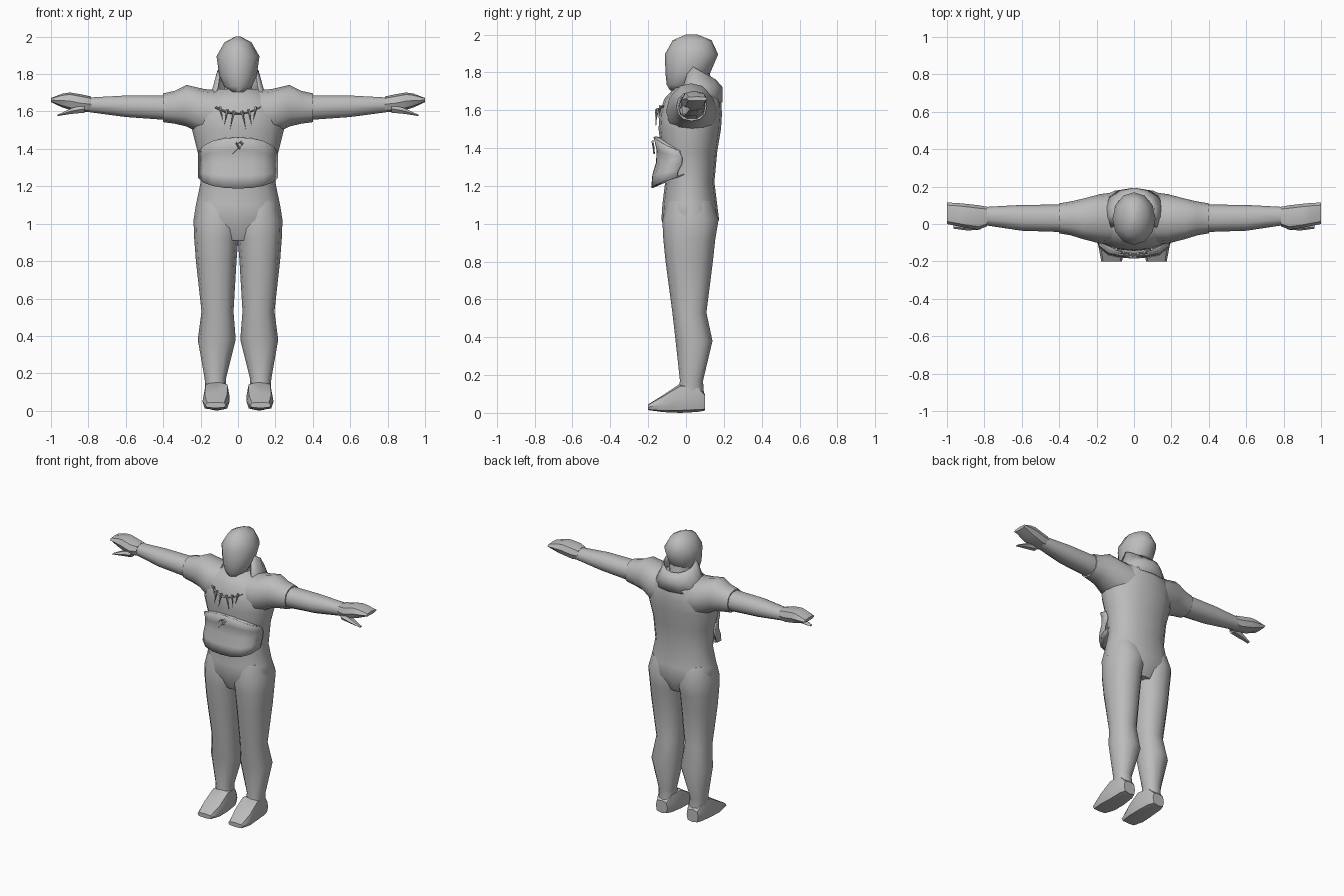
import bpy, bmesh, math
from mathutils import Vector

if "Cube" in bpy.data.objects:
    bpy.data.objects.remove(bpy.data.objects["Cube"])

grey = bpy.data.materials.new("plain_grey")
grey.diffuse_color = (0.5, 0.5, 0.5, 1)
grey.use_nodes = True
grey.node_tree.nodes["Principled BSDF"].inputs["Base Color"].default_value = grey.diffuse_color


def finish(name, bm, angle=50, thick=0):
    bmesh.ops.recalc_face_normals(bm, faces=bm.faces)
    me = bpy.data.meshes.new(name)
    bm.to_mesh(me)
    bm.free()
    me.materials.append(grey)
    ob = bpy.data.objects.new(name, me)
    bpy.context.collection.objects.link(ob)
    if thick:
        mod = ob.modifiers.new("thickness", 'SOLIDIFY')
        mod.thickness = thick
        mod.offset = 0
    bpy.ops.object.select_all(action='DESELECT')
    bpy.context.view_layer.objects.active = ob
    ob.select_set(True)
    bpy.ops.object.shade_smooth_by_angle(angle=math.radians(angle))
    return ob


def loft(name, axis, rings, n=12, power=1.0, side=1, angle=50):
    """Rings are (position, a_min, a_max, b_min, b_max) across the axis."""
    bm = bmesh.new()
    loops = []
    for t, a0, a1, b0, b1 in rings:
        loop = []
        for i in range(n):
            w = 2 * math.pi * (i + 0.5 * (n == 4)) / n
            c, s = math.cos(w), math.sin(w)
            a = (a0 + a1) / 2 + (a1 - a0) / 2 * math.copysign(abs(c) ** power, c)
            b = (b0 + b1) / 2 + (b1 - b0) / 2 * math.copysign(abs(s) ** power, s)
            x, y, z = {'X': (t, a, b), 'Y': (a, t, b), 'Z': (a, b, t)}[axis]
            loop.append(bm.verts.new((x * side, y, z)))
        loops.append(loop)
    for p, q in zip(loops, loops[1:]):
        for i in range(n):
            j = (i + 1) % n
            bm.faces.new((p[i], p[j], q[j], q[i]))
    bm.faces.new(loops[0])
    bm.faces.new(loops[-1])
    return finish(name, bm, angle)


def sheet(name, rows, thick):
    bm = bmesh.new()
    grid = [[bm.verts.new(p) for p in row] for row in rows]
    for p, q in zip(grid, grid[1:]):
        for i in range(len(p) - 1):
            bm.faces.new((p[i], p[i + 1], q[i + 1], q[i]))
    return finish(name, bm, 50, thick)


def spike(name, base, tip, r, n=5):
    bm = bmesh.new()
    base, tip = Vector(base), Vector(tip)
    d = tip - base
    bmesh.ops.create_cone(bm, cap_ends=True, segments=n, radius1=r, radius2=0, depth=d.length)
    bmesh.ops.transform(bm, matrix=d.to_track_quat('Z', 'Y').to_matrix().to_4x4(), verts=bm.verts)
    bmesh.ops.translate(bm, vec=(base + tip) / 2, verts=bm.verts)
    return finish(name, bm)


def tube(name, pts, r):
    """Thin bar chain through the given points."""
    bm = bmesh.new()
    loops = []
    for p in pts:
        p = Vector(p)
        loops.append([bm.verts.new(p + Vector((dx * r, dy * r, dz * r)))
                      for dx, dy, dz in ((0, -1, 0), (.7, .5, .8), (-.7, .5, -.8))])
    for p, q in zip(loops, loops[1:]):
        for i in range(3):
            bm.faces.new((p[i], p[i - 2], q[i - 2], q[i]))
    bm.faces.new(loops[0])
    bm.faces.new(loops[-1])
    return finish(name, bm)


# torso and pelvis
loft("torso", 'Z', [
    (0.91, -0.13, 0.13, -0.08, 0.12), (1.02, -0.238, 0.238, -0.13, 0.175),
    (1.10, -0.225, 0.225, -0.125, 0.165), (1.22, -0.20, 0.20, -0.11, 0.15),
    (1.38, -0.215, 0.215, -0.13, 0.165), (1.50, -0.245, 0.245, -0.145, 0.185),
    (1.58, -0.24, 0.24, -0.14, 0.19), (1.66, -0.20, 0.20, -0.115, 0.185),
    (1.72, -0.12, 0.12, -0.06, 0.16)], n=16, power=0.9)

# head and neck
loft("neck", 'Z', [(1.60, -0.11, 0.11, -0.06, 0.18), (1.72, -0.075, 0.075, -0.03, 0.14),
                   (1.80, -0.08, 0.08, -0.04, 0.125)])
loft("head", 'Z', [
    (1.705, -0.035, 0.035, -0.085, -0.02), (1.735, -0.075, 0.075, -0.102, 0.07),
    (1.79, -0.10, 0.10, -0.108, 0.125), (1.895, -0.115, 0.115, -0.112, 0.17),
    (1.97, -0.072, 0.072, -0.07, 0.135), (2.0, -0.015, 0.015, 0.0, 0.06)], angle=60)

# raised collar wrapped around the back of the neck
collar = []
for z, rx, y0, ry in ((1.64, 0.19, 0.05, 0.14), (1.72, 0.135, 0.06, 0.13), (1.81, 0.108, 0.07, 0.085)):
    collar.append([(rx * math.cos(w), y0 + ry * math.sin(w),
                    z - (0.05 * math.sin(w) if z > 1.8 else 0))
                   for w in (math.radians(-35 + 25 * i) for i in range(11))])
sheet("collar", collar, 0.008)

for s, tag in ((1, "left"), (-1, "right")):
    # arm
    loft(tag + "_upper_arm", 'X', [
        (0.06, -0.11, 0.175, 1.45, 1.71), (0.18, -0.105, 0.16, 1.47, 1.72),
        (0.275, -0.08, 0.135, 1.52, 1.742), (0.34, -0.06, 0.12, 1.535, 1.71),
        (0.40, -0.05, 0.11, 1.543, 1.697)], power=0.9, side=s)
    loft(tag + "_forearm", 'X', [
        (0.38, -0.043, 0.104, 1.552, 1.688), (0.60, -0.036, 0.102, 1.568, 1.688),
        (0.82, -0.003, 0.09, 1.598, 1.675)], n=10, power=0.85, side=s)
    # hand with a flat fingertip edge and a pointed thumb
    loft(tag + "_hand", 'X', [
        (0.785, -0.012, 0.092, 1.60, 1.68), (0.83, -0.03, 0.10, 1.595, 1.69),
        (0.90, -0.02, 0.108, 1.61, 1.702), (0.94, -0.012, 0.112, 1.622, 1.695),
        (1.0, 0.0, 0.115, 1.65, 1.672)], n=8, power=0.8, side=s, angle=40)
    loft(tag + "_thumb", 'X', [
        (0.82, -0.03, 0.03, 1.59, 1.64), (0.89, -0.035, 0.02, 1.585, 1.62),
        (0.965, -0.025, 0.0, 1.575, 1.583)], n=6, side=s, angle=40)
    # leg
    loft(tag + "_leg", 'Z', [
        (0.10, 0.06, 0.175, -0.045, 0.095), (0.17, 0.065, 0.178, -0.032, 0.09),
        (0.38, 0.012, 0.215, -0.055, 0.14), (0.53, 0.024, 0.195, -0.072, 0.108),
        (0.80, 0.008, 0.225, -0.108, 0.142), (0.92, -0.002, 0.234, -0.12, 0.155),
        (1.02, -0.02, 0.238, -0.125, 0.172), (1.12, 0.0, 0.215, -0.10, 0.14)],
        power=0.9, side=s)
    # foot with a flat sole
    loft(tag + "_foot", 'Y', [
        (-0.20, 0.065, 0.175, 0.015, 0.045), (-0.12, 0.045, 0.19, 0.004, 0.095),
        (-0.03, 0.045, 0.185, 0.0, 0.155), (0.06, 0.055, 0.18, 0.005, 0.15),
        (0.10, 0.075, 0.165, 0.012, 0.10)], n=8, power=0.55, side=s, angle=35)

# belly plate, bulging forward and wrapping to the sides
plate = []
for k, front in enumerate((-0.178, -0.172, -0.152, -0.15, -0.166)):
    row = []
    for i in range(9):
        u = i / 4 - 1
        low, high = 1.19 + 0.055 * u * u, 1.46 - 0.075 * u * u
        row.append((0.207 * math.sin(u * 1.4) / math.sin(1.4), front + 0.13 * abs(u) ** 3,
                    low + (high - low) * k / 4))
    plate.append(row)
sheet("belly_plate", plate, 0.012)
# underside and upper lip join the plate to the body
for name, row, z in (("plate_underside", plate[0], 0.03), ("plate_lip", plate[-1], -0.01)):
    sheet(name, [row, [(x * 0.9, y + 0.07, h + z) for x, y, h in row]], 0.004)

# small buckle on the plate: a hooked bar and a short cross bar
tube("buckle_hook", [(-0.03, -0.168, 1.372), (0.0, -0.170, 1.402), (0.026, -0.175, 1.425),
                     (0.012, -0.176, 1.438), (-0.004, -0.174, 1.425)], 0.006)
tube("buckle_bar", [(-0.03, -0.172, 1.41), (-0.01, -0.174, 1.432), (0.01, -0.172, 1.40)], 0.005)

# necklace with hanging teeth
def cord(x):
    return (x, -0.158 + 2.6 * x * x, 1.588 + 2.4 * x * x)

tube("necklace_cord", [cord(-0.12 + 0.03 * i) for i in range(9)], 0.006)
for x, length in ((0.02, 0.085), (0.058, 0.075), (0.095, 0.06)):
    for s in (1, -1):
        bx, by, bz = cord(x * s)
        spike("necklace_tooth", (bx, by, bz + 0.015), (bx * 0.85 + 0.025 * s * (x < 0.09),
              by - 0.012 + 0.01 * (x < 0.05), bz - length), 0.008)
